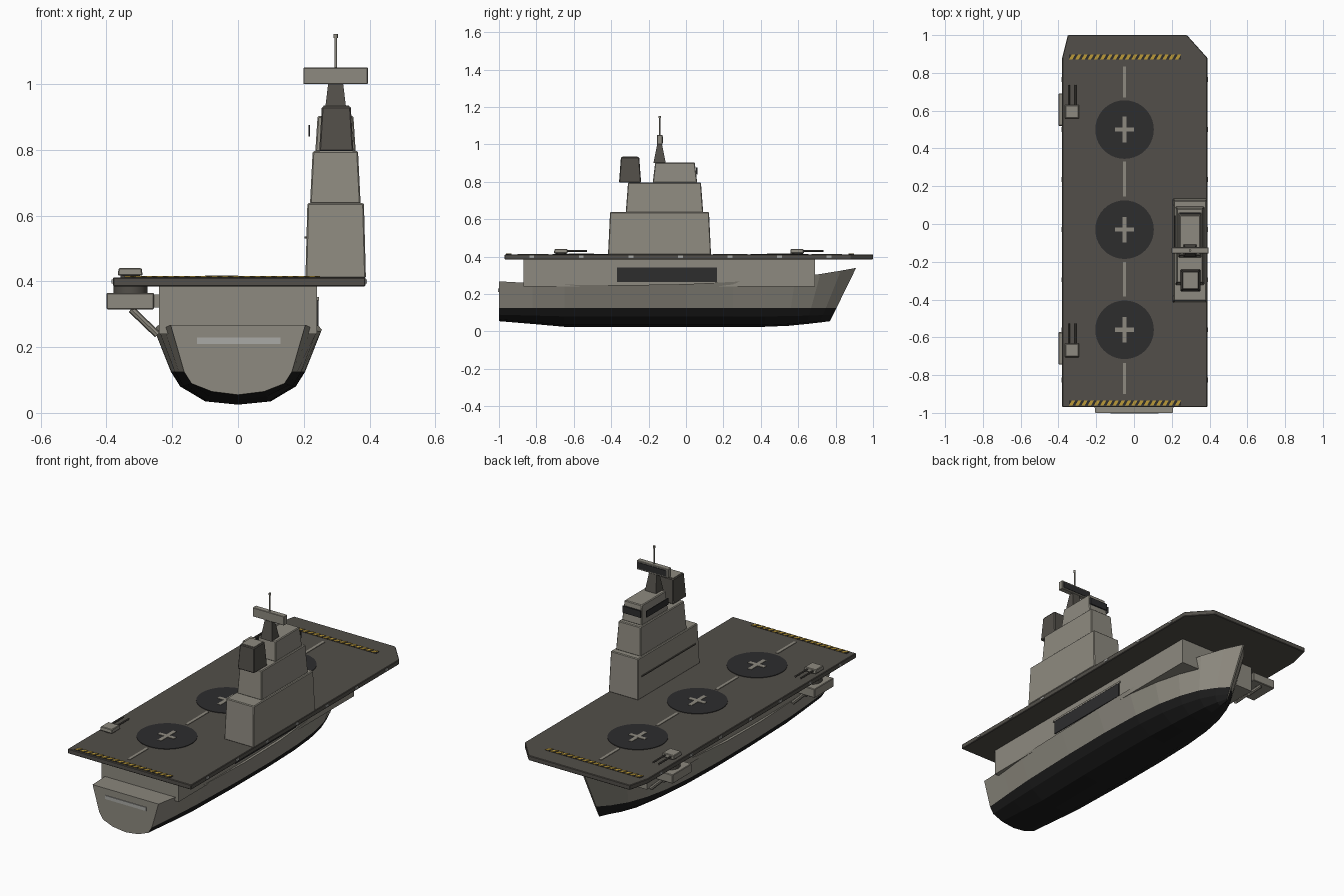
import bpy, bmesh, math
from mathutils import Vector, Matrix

if "Cube" in bpy.data.objects:
    bpy.data.objects.remove(bpy.data.objects["Cube"])


def material(name, r, g, b):
    m = bpy.data.materials.new(name)
    m.use_nodes = True
    m.diffuse_color = (r, g, b, 1)
    m.node_tree.nodes["Principled BSDF"].inputs["Base Color"].default_value = (r, g, b, 1)
    return m


GREY = material("hull grey", 0.27, 0.255, 0.215)
DECK = material("deck grey", 0.085, 0.078, 0.067)
BLACK = material("bottom black", 0.012, 0.012, 0.012)
PAD = material("pad charcoal", 0.026, 0.026, 0.027)
YELLOW = material("hazard yellow", 0.5, 0.32, 0.04)
PALE = material("pale grey", 0.4, 0.4, 0.38)


def finish(name, bm, *mats, bevel=0):
    bmesh.ops.recalc_face_normals(bm, faces=bm.faces)
    me = bpy.data.meshes.new(name)
    bm.to_mesh(me)
    bm.free()
    for m in mats:
        me.materials.append(m)
    ob = bpy.data.objects.new(name, me)
    bpy.context.collection.objects.link(ob)
    if bevel:
        mod = ob.modifiers.new("soft edges", 'BEVEL')
        mod.width, mod.segments = bevel, 1
    return ob


def block(name, x, y, z, mat, taper=(0, 0), bevel=0, top=None):
    """Box from ranges; taper draws the top edges inwards, top recolours the roof."""
    bm = bmesh.new()
    bmesh.ops.create_cube(bm, size=1)
    for v in bm.verts:
        sx, sy, up = v.co.x > 0, v.co.y > 0, v.co.z > 0
        dx = taper[0] * up * (-1 if sx else 1)
        dy = taper[1] * up * (-1 if sy else 1)
        v.co = (x[sx] + dx, y[sy] + dy, z[up])
    return finish(name, bm, mat, bevel=bevel)


def prism(name, outline, z0, z1, mat, bevel=0):
    bm = bmesh.new()
    face = bm.faces.new([bm.verts.new((px, py, z0)) for px, py in outline])
    ext = bmesh.ops.extrude_face_region(bm, geom=[face])["geom"]
    for v in ext:
        if isinstance(v, bmesh.types.BMVert):
            v.co.z = z1
    return finish(name, bm, mat, bevel=bevel)


def rod(name, a, b, radius, mat, sides=12):
    a, b = Vector(a), Vector(b)
    bm = bmesh.new()
    turn = (b - a).to_track_quat('Z', 'Y').to_matrix().to_4x4()
    bmesh.ops.create_cone(bm, cap_ends=True, segments=sides, radius1=radius, radius2=radius,
                          depth=(b - a).length, matrix=Matrix.Translation((a + b) / 2) @ turn)
    ob = finish(name, bm, mat)
    if sides > 8:
        for f in ob.data.polygons:
            f.use_smooth = len(f.vertices) == 4
    return ob


# Hull: lofted stations (y, half width, keel z, sheer z, stem rake)
stations = [(-1.0, .205, .055, .268, 0), (-.82, .225, .04, .258, 0), (-.65, .24, .025, .25, 0),
            (-.3, .253, .025, .248, 0), (0, .255, .025, .253, 0), (.25, .245, .025, .265, 0),
            (.42, .222, .025, .277, .05), (.55, .185, .03, .29, .15), (.65, .135, .04, .307, .27),
            (.72, .07, .048, .325, .4), (.77, .005, .055, .34, .49)]
bm = bmesh.new()
rings = []
for y, w, keel, sheer, rake in stations:
    half = [(.39 * w, keel + .01), (.69 * w, keel * .3 + .073), (.8 * w, .125), (w, sheer)]
    ring = [(-a, z) for a, z in reversed(half)] + [(0, keel)] + half
    rings.append([bm.verts.new((a, y + rake * (z - .055), z)) for a, z in ring])
for r0, r1 in zip(rings, rings[1:]):
    for i in range(len(r0)):
        j = (i + 1) % len(r0)
        f = bm.faces.new((r0[i], r0[j], r1[j], r1[i]))
        # everything between the two waterline edges is the dark bottom
        f.material_index = 1 if 1 <= i <= 6 else 0
bm.faces.new(rings[0])
bm.faces.new(rings[-1])
finish("hull", bm, GREY, BLACK)
block("stern_strip", (-.125, .13), (-1.004, -.998), (.21, .23), PALE)

# Hangar body and its side opening
block("hangar_body", (-.24, .24), (-.87, .69), (.24, .387), GREY)
block("hangar_door", (.238, .245), (-.37, .165), (.265, .342), PAD)
block("door_lintel", (.238, .246), (-.38, .175), (.342, .352), GREY)

# Flight deck
TOP = .412
prism("flight_deck", [(-.38, -.97), (.388, -.97), (.388, .88), (.28, 1), (-.35, 1), (-.38, .88)],
      .385, TOP, DECK, bevel=.003)

# Landing pads with crosses, and the dashed centre line
CX = -.05
for n, y in enumerate((.5, -.03, -.56)):
    rod(f"landing_pad_{n}", (CX, y, TOP - .002), (CX, y, TOP + .003), .155, PAD, 40)
    block(f"pad_cross_long_{n}", (CX - .011, CX + .011), (y - .068, y + .068), (TOP, TOP + .005), GREY)
    block(f"pad_cross_wide_{n}", (CX - .05, CX + .05), (y - .011, y + .011), (TOP, TOP + .0052), GREY)
for n, (a, b) in enumerate(((.67, .835), (.145, .33), (-.385, -.2), (-.9, -.735))):
    block(f"centre_dash_{n}", (CX - .008, CX + .008), (a, b), (TOP - .002, TOP + .003), GREY)

# Hazard bands at both deck ends: slanted plates on a dark strip
for end, y in (("bow", .87), ("stern", -.962)):
    block(f"{end}_hazard_base", (-.345, .25), (y, y + .028), (TOP - .002, TOP + .002), PAD)
    for k in range(18):
        x = -.345 + k * .033
        prism(f"{end}_hazard_stripe_{k}",
              [(x, y), (x + .018, y), (x + .034, y + .028), (x + .016, y + .028)],
              TOP, TOP + .004, YELLOW)

# Deck edge lights
for side, x in (("left", .388), ("right", -.38)):
    for k in range(7):
        y = .765 - k * .265
        block(f"{side}_edge_light_{k}", (x - .004, x + .004), (y - .013, y + .013), (.393, .405), PALE)

# Island tiers
block("island_lower", (.205, .389), (-.417, .134), (.41, .638), GREY, (.006, .011), .004)
block("island_middle", (.219, .373), (-.322, .092), (.636, .796), GREY, (.008, .012), .004)
block("bridge", (.235, .358), (-.178, .06), (.794, .903), GREY, (.007, .013), .004)
block("bridge_front_window", (.24, .353), (.053, .062), (.838, .876), PAD)
block("bridge_side_window", (.214, .219), (-.15, .045), (.84, .876), PAD)
block("island_side_seam", (.203, .209), (-.38, .1), (.53, .536), DECK)

# Sensor housing, mast, radar and aerial
block("sensor_housing", (.247, .351), (-.358, -.24), (.796, .932), DECK, (.008, .01), .004)
block("sensor_cap", (.26, .338), (-.34, -.258), (.93, .935), GREY)
block("mast", (.262, .332), (-.174, -.108), (.9, 1.0), DECK, (.012, .02))
block("radar_bar", (.199, .395), (-.155, -.125), (1.0, 1.05), GREY, bevel=.002)
block("radar_panel", (.208, .386), (-.126, -.122), (1.008, 1.042), PAD)
rod("aerial", (.297, -.14, 1.05), (.297, -.14, 1.145), .004, GREY)
rod("aerial_tip", (.297, -.14, 1.14), (.297, -.14, 1.152), .0065, GREY)

# Gun mounts on the deck edge, each over a braced sponson
for end, y in (("bow", .595), ("stern", -.668)):
    rod(f"{end}_gun_base", (-.328, y, .41), (-.328, y, .422), .03, DECK)
    block(f"{end}_gun_house", (-.366, -.29), (y - .038, y + .036), (.418, .44), GREY, (.003, .003), .003)
    for tag, x in (("outer", -.345), ("inner", -.31)):
        rod(f"{end}_{tag}_barrel", (x, y + .02, .43), (x, y + .14, .43), .005, DECK, 8)
    block(f"{end}_sponson", (-.4, -.255), (y - .075, y + .095), (.315, .365), GREY, bevel=.003)
    rod(f"{end}_sponson_post", (-.327, y + .01, .36), (-.327, y + .01, .39), .051, DECK, 16)
    for s in (-.045, .065):
        rod(f"{end}_brace", (-.325, y + s, .315), (-.245, y + s, .238), .011, GREY, 8)
    block(f"{end}_sponson_root", (-.26, -.235), (y - .06, y + .08), (.32, .36), GREY)
